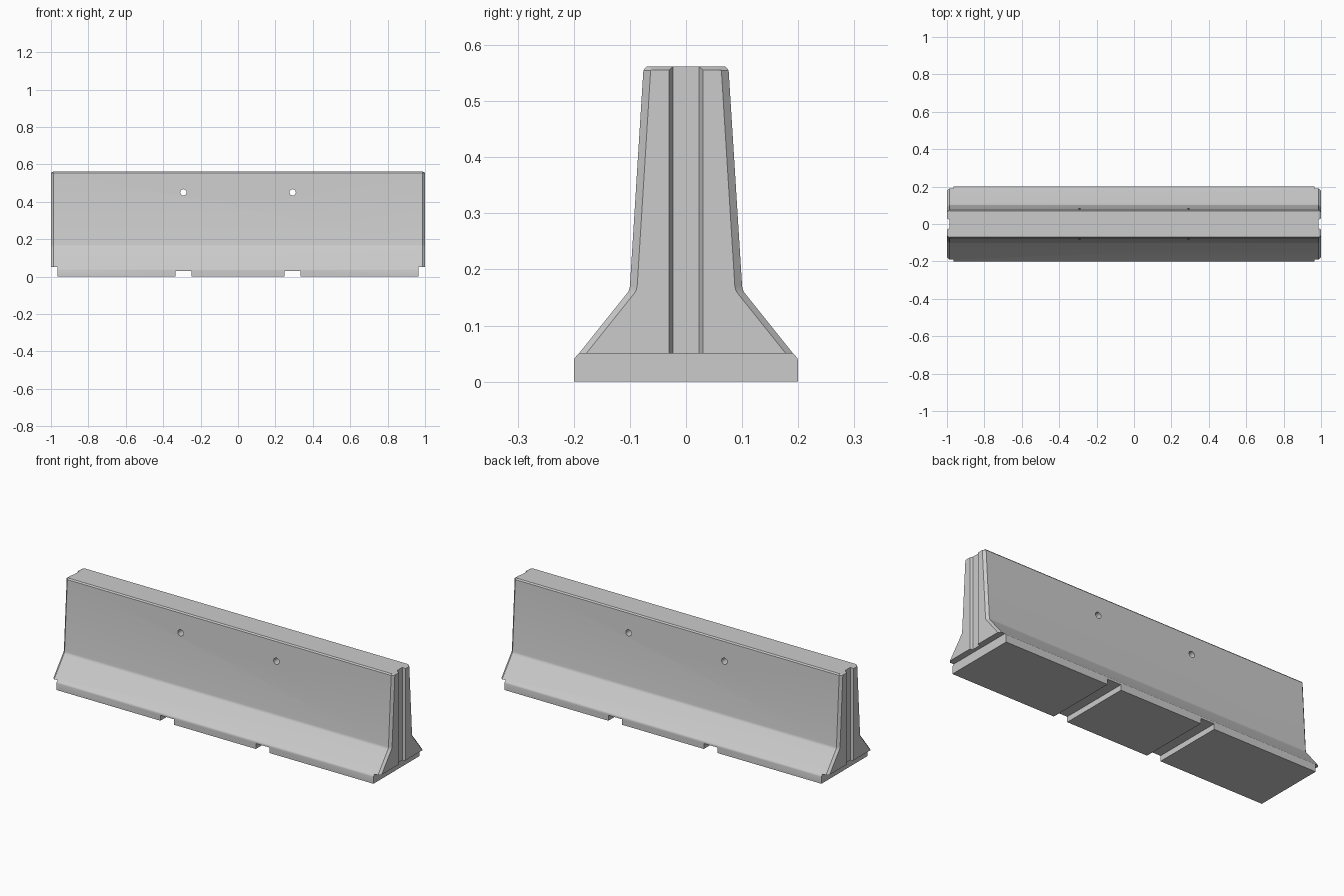
import bpy, bmesh, math

if "Cube" in bpy.data.objects:
    bpy.data.objects.remove(bpy.data.objects["Cube"])

# Half cross-section (y, z), bottom to top, with rounded foot and waist
HALF = [(0.2, 0.0), (0.2, 0.037), (0.1985, 0.042), (0.1955, 0.0455), (0.191, 0.05),
        (0.107, 0.155), (0.104, 0.159), (0.1015, 0.1635), (0.1, 0.17),
        (0.076, 0.555), (0.07, 0.562)]
BEVEL = 0.013


def make_object(name, bm):
    bmesh.ops.recalc_face_normals(bm, faces=bm.faces)
    mesh = bpy.data.meshes.new(name)
    bm.to_mesh(mesh)
    bm.free()
    obj = bpy.data.objects.new(name, mesh)
    bpy.context.collection.objects.link(obj)
    return obj


def loft(bm, rings):
    """Skin equal-length closed rings and cap both ends."""
    loops = [[bm.verts.new(p) for p in ring] for ring in rings]
    n = len(loops[0])
    for a, b in zip(loops, loops[1:]):
        for i in range(n):
            j = (i + 1) % n
            bm.faces.new((a[i], a[j], b[j], b[i]))
    bm.faces.new(loops[0])
    bm.faces.new(loops[-1])


def add_box(bm, x0, x1, y, z0, z1):
    loft(bm, [[(x0, -y, z), (x1, -y, z), (x1, y, z), (x0, y, z)] for z in (z0, z1)])


def section(x, inset):
    right = [(x, y - inset, min(z, 0.562 - inset * 0.5)) for y, z in HALF]
    if inset:  # keep the top corner distinct on the bevelled end face
        right[-1] = (x, 0.056, 0.5555)
        right[-2] = (x, 0.063, 0.555)
    return right + [(px, -py, pz) for px, py, pz in reversed(right)]


# Barrier body with bevelled ends
bm = bmesh.new()
loft(bm, [section(-1, BEVEL), section(-1 + BEVEL, 0),
          section(1 - BEVEL, 0), section(1, BEVEL)])
body = make_object("barrier_body", bm)

# Cutters: end undercuts, lifting slots, end grooves, through holes
undercuts, slots, grooves, holes = (bmesh.new() for _ in range(4))
for s in (-1, 1):
    add_box(undercuts, s * 0.966, s * 1.1, 0.3, -0.1, 0.05)
    add_box(slots, s * 0.249, s * 0.333, 0.3, -0.1, 0.03)
    loft(grooves, [[(s * 0.986, -0.023, z), (s * 1.0, -0.03, z), (s * 1.014, -0.037, z),
                    (s * 1.014, 0.037, z), (s * 1.0, 0.03, z), (s * 0.986, 0.023, z)]
                   for z in (-0.1, 0.7)])
    circle = [(0.017 * math.cos(k * math.tau / 24), 0.017 * math.sin(k * math.tau / 24))
              for k in range(24)]
    loft(holes, [[(s * 0.292 + cx, y, 0.45 + cz) for cx, cz in circle] for y in (-0.3, 0.3)])

bpy.context.view_layer.objects.active = body
body.select_set(True)
for name, cutter_bm in (("undercut", undercuts), ("slot", slots),
                        ("groove", grooves), ("hole", holes)):
    cutter = make_object(name + "_cutter", cutter_bm)
    cutter.hide_render = True
    mod = body.modifiers.new(name, 'BOOLEAN')
    mod.operation = 'DIFFERENCE'
    mod.solver = 'EXACT'
    mod.object = cutter
    bpy.ops.object.modifier_apply(modifier=mod.name)
    bpy.data.objects.remove(cutter)

bpy.ops.object.shade_smooth_by_angle(angle=math.radians(25))
